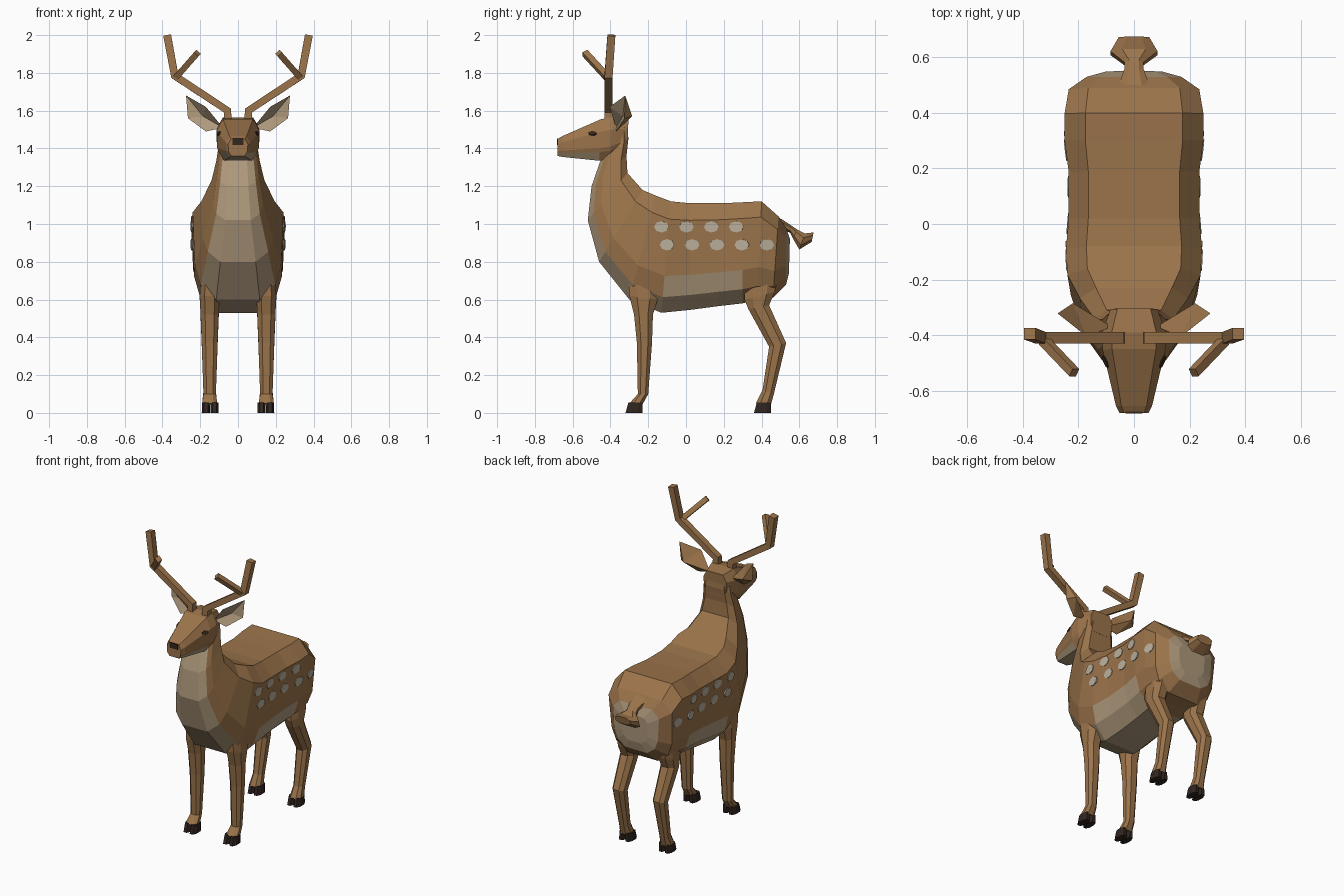
import bpy, bmesh
from math import pi
from mathutils import Vector, Matrix
from mathutils.bvhtree import BVHTree

cube = bpy.data.objects.get("Cube")
if cube:
    bpy.data.objects.remove(cube)


def material(name, rgb):
    m = bpy.data.materials.new(name)
    m.use_nodes = True
    m.diffuse_color = (*rgb, 1)
    m.node_tree.nodes["Principled BSDF"].inputs["Base Color"].default_value = (*rgb, 1)
    return m


BROWN = material("brown_coat", (0.33, 0.175, 0.07))
PALE = material("pale_fur", (0.43, 0.32, 0.2))
SPOT = material("spot_cream", (0.5, 0.44, 0.34))
DARK = material("dark_nose", (0.035, 0.02, 0.012))
HOOF = material("hoof_black", (0.03, 0.018, 0.014))


def finish(name, bm, mats):
    bmesh.ops.recalc_face_normals(bm, faces=bm.faces)
    mesh = bpy.data.meshes.new(name)
    bm.to_mesh(mesh)
    for m in mats:
        mesh.materials.append(m)
    ob = bpy.data.objects.new(name, mesh)
    bpy.context.collection.objects.link(ob)
    return bm


def skin(bm, rings, rule=None):
    """Join rings of points; rule(section, band) picks the material."""
    rows = [[bm.verts.new(p) for p in r] for r in rings]
    n = len(rows[0])
    for i in range(len(rows) - 1):
        for j in range(n):
            k = (j + 1) % n
            f = bm.faces.new((rows[i][j], rows[i][k], rows[i + 1][k], rows[i + 1][j]))
            if rule:
                f.material_index = rule(i, min(j, n - 2 - j))
    first, last = bm.faces.new(rows[0]), bm.faces.new(rows[-1])
    if rule:
        first.material_index = rule(0, -1)
        last.material_index = rule(len(rows) - 2, -1)


def section(profile, ya, za, yb, zb, w, cx=0):
    """Symmetric ring between points a and b of the side plane."""
    half = [(w * x, ya + (yb - ya) * t, za + (zb - za) * t) for x, t in profile]
    return ([(cx + x, y, z) for x, y, z in half]
            + [(cx - x, y, z) for x, y, z in reversed(half)])


def loft(name, profile, sections, mats, rule=None, cx=0):
    bm = bmesh.new()
    skin(bm, [section(profile, *s, cx) for s in sections], rule)
    return finish(name, bm, mats)


BODY = [(0.7, 0), (1, 0.16), (0.95, 0.67), (0.82, 0.86), (0.48, 1)]
HEAD = [(0.7, 0), (1, 0.3), (0.97, 0.7), (0.9, 0.8), (0.65, 1)]
OCT = [(0.5, 0), (1, 0.27), (1, 0.73), (0.5, 1)]


# Body and neck, rump to throat
def body_rule(i, band):
    rump = i == 0
    belly = 4 <= i <= 6 and band >= 2
    chest = i >= 7 and band >= 3
    return int(rump or belly or chest)


body = loft("body", BODY, [
    (0.55, 0.92, 0.545, 0.74, 0.10),
    (0.53, 0.98, 0.53, 0.68, 0.17),
    (0.49, 1.04, 0.46, 0.61, 0.235),
    (0.40, 1.12, 0.38, 0.60, 0.25),
    (0.30, 1.115, 0.30, 0.58, 0.25),
    (0.19, 1.11, 0.17, 0.565, 0.235),
    (0.02, 1.11, 0.02, 0.545, 0.235),
    (-0.08, 1.12, -0.13, 0.53, 0.245),
    (-0.16, 1.15, -0.30, 0.60, 0.24),
    (-0.23, 1.18, -0.46, 0.80, 0.195),
    (-0.31, 1.27, -0.52, 1.02, 0.14),
    (-0.315, 1.36, -0.50, 1.20, 0.115),
    (-0.305, 1.45, -0.455, 1.33, 0.1),
    (-0.31, 1.53, -0.42, 1.40, 0.09),
], [BROWN, PALE], body_rule)

# Head with pale jaw
head = loft("head", HEAD, [
    (-0.305, 1.55, -0.31, 1.40, 0.085),
    (-0.39, 1.565, -0.40, 1.345, 0.115),
    (-0.45, 1.555, -0.46, 1.335, 0.113),
    (-0.655, 1.465, -0.655, 1.355, 0.065),
    (-0.68, 1.45, -0.68, 1.36, 0.052),
], [BROWN, PALE], lambda i, band: int(i >= 2 and band >= 3))

# Tail
loft("tail", OCT, [
    (0.50, 1.03, 0.50, 0.97, 0.055),
    (0.56, 0.99, 0.55, 0.955, 0.035),
    (0.59, 0.97, 0.565, 0.925, 0.035),
    (0.63, 0.95, 0.60, 0.865, 0.085),
    (0.675, 0.955, 0.665, 0.905, 0.055),
], [BROWN])


def plate(name, bvh, side, y, z, ry, rz, mat):
    """Thin oval resting on a surface hit from the side."""
    loc, normal, _, _ = bvh.ray_cast(Vector((side * 2, y, z)), Vector((-side, 0, 0)))
    bm = bmesh.new()
    place = (Matrix.Translation(loc) @ normal.to_track_quat("Z", "Y").to_matrix().to_4x4()
             @ Matrix.Diagonal((ry, rz, 1, 1)))
    bmesh.ops.create_cone(bm, cap_ends=True, segments=8, radius1=1, radius2=1,
                          depth=0.009, matrix=place)
    finish(name, bm, [mat])


def tube(name, path, half):
    """Square bar mitred along a path."""
    pts = [Vector(p) for p in path]
    rings = []
    for i, p in enumerate(pts):
        ins = (p - pts[i - 1]).normalized() if i else Vector()
        out = (pts[i + 1] - p).normalized() if i < len(pts) - 1 else Vector()
        t = (ins + out).normalized()
        a = t.cross(Vector((0, 1, 0))).normalized()
        b = a.cross(t)
        rings.append([p + half * (u * a + v * b)
                      for u, v in ((1, 1), (1, -1), (-1, -1), (-1, 1))])
    bm = bmesh.new()
    skin(bm, rings)
    finish(name, bm, [BROWN])


def ear(name, s):
    pts = dict(base=(0.08, -0.37, 1.51), low=(0.17, -0.37, 1.49), edge=(0.265, -0.325, 1.56),
               tip=(0.275, -0.322, 1.68), top=(0.17, -0.405, 1.62),
               fold=(0.185, -0.335, 1.57), back=(0.22, -0.285, 1.57))
    bm = bmesh.new()
    v = {k: bm.verts.new((s * x, y, z)) for k, (x, y, z) in pts.items()}
    for mat, names in ((1, "base fold top"), (1, "fold tip top"), (1, "base low fold"),
                       (1, "low edge fold"), (1, "edge tip fold"), (0, "base top back"),
                       (0, "top tip back"), (0, "base back low"), (0, "low back edge"),
                       (0, "back tip edge")):
        bm.faces.new([v[n] for n in names.split()]).material_index = mat
    finish(name, bm, [BROWN, PALE])


FRONT_LEG = [(-0.31, 0.82, -0.14, 0.82, 0.045), (-0.30, 0.62, -0.15, 0.60, 0.053),
             (-0.275, 0.52, -0.175, 0.52, 0.048), (-0.26, 0.37, -0.18, 0.37, 0.042),
             (-0.255, 0.10, -0.20, 0.10, 0.033), (-0.30, 0.05, -0.23, 0.045, 0.04)]
HIND_LEG = [(0.31, 0.80, 0.50, 0.80, 0.045), (0.31, 0.60, 0.47, 0.64, 0.053),
            (0.33, 0.55, 0.44, 0.57, 0.05), (0.44, 0.35, 0.53, 0.37, 0.042),
            (0.405, 0.12, 0.465, 0.10, 0.033), (0.37, 0.05, 0.45, 0.045, 0.04)]

body_bvh, head_bvh = BVHTree.FromBMesh(body), BVHTree.FromBMesh(head)
for s, label in ((1, "left"), (-1, "right")):
    # Legs and cloven hooves
    for part, rings, toe in (("front", FRONT_LEG, -0.32), ("hind", HIND_LEG, 0.36)):
        loft(f"{label}_{part}_leg", OCT, rings, [BROWN], cx=s * 0.15)
        for inner in (-1, 1):
            loft(f"{label}_{part}_hoof_toe", OCT, [
                (toe, 0, toe + 0.09, 0, 0.022),
                (toe + 0.015, 0.055, toe + 0.09, 0.055, 0.02),
            ], [HOOF], cx=s * 0.147 + inner * 0.023)
    # Antlers
    tube(f"{label}_antler", [(s * 0.055, -0.41, 1.53), (s * 0.055, -0.41, 1.6),
                             (s * 0.335, -0.41, 1.785), (s * 0.375, -0.395, 1.999)], 0.021)
    tube(f"{label}_antler_tine", [(s * 0.325, -0.42, 1.78), (s * 0.215, -0.535, 1.905)], 0.016)
    # Ears and eyes
    ear(f"{label}_ear", s)
    plate(f"{label}_eye", head_bvh, s, -0.495, 1.48, 0.024, 0.012, DARK)
    # Two rows of flank spots
    for z, start, count in ((0.985, -0.13, 4), (0.89, -0.1, 5)):
        for k in range(count):
            plate(f"{label}_spot", body_bvh, s, start + k * 0.132, z, 0.039, 0.03, SPOT)

# Nose
nose = bmesh.new()
bmesh.ops.create_cube(nose, size=1, matrix=Matrix.Translation((0, -0.677, 1.435))
                      @ Matrix.Diagonal((0.06, 0.012, 0.036, 1)))
finish("nose", nose, [DARK])
